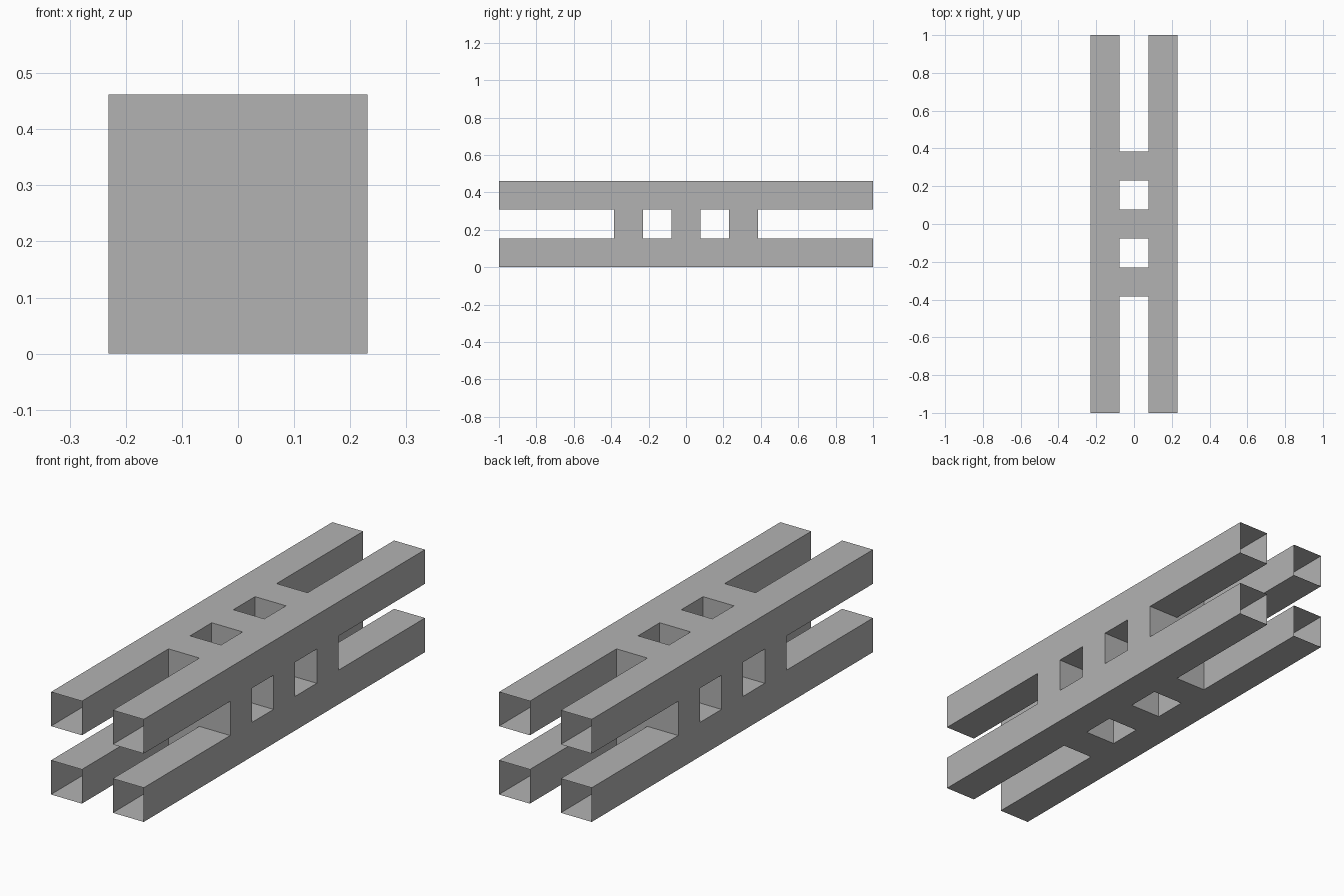
import bpy, bmesh

cube = bpy.data.objects.get("Cube")
if cube:
    bpy.data.objects.remove(cube, do_unlink=True)

U = 2 / 13            # side of one square rail
HALF = 6.5            # half length in rail widths
MID_Z = 1.5           # height of the long axis in rail widths

grey = bpy.data.materials.new("plain_grey")
grey.use_nodes = True
colour = (0.448, 0.448, 0.448, 1)
grey.diffuse_color = colour
grey.node_tree.nodes["Principled BSDF"].inputs["Base Color"].default_value = colour


def prism(name, outline, y0, y1, keep_side, caps):
    """Sweep an x-z outline along y, with chosen sides and optional end caps."""
    bm = bmesh.new()
    front, back = ([bm.verts.new((x * U, y * U, (z + MID_Z) * U))
                    for x, z in outline] for y in (y0, y1))
    n = len(outline)
    for i in range(n):
        if keep_side(i):
            j = (i + 1) % n
            bm.faces.new((front[i], front[j], back[j], back[i]))
    if caps:
        bm.faces.new(front)
        bm.faces.new(back[::-1])
    bmesh.ops.recalc_face_normals(bm, faces=bm.faces)
    mesh = bpy.data.meshes.new(name)
    bm.to_mesh(mesh)
    bm.free()
    mesh.materials.append(grey)
    obj = bpy.data.objects.new(name, mesh)
    bpy.context.collection.objects.link(obj)


def square(cx, cz):
    return [(cx + a, cz + b) for a, b in
            ((-.5, -.5), (.5, -.5), (.5, .5), (-.5, .5))]


# Four hollow open-ended rails, each closed off inside by the bridge zone
for side, cx in (("left", 1), ("right", -1)):
    for level, cz in (("upper", 1), ("lower", -1)):
        prism(f"{level}_{side}_rail", square(cx, cz), -HALF, HALF,
              lambda i: True, False)
        prism(f"{level}_{side}_rail_core", square(cx, cz), -2.5, 2.5,
              lambda i: False, True)

# Cross-shaped bridge outline, one arm repeated by quarter turns
plus = []
arm = [(-.5, 1.5), (.5, 1.5), (.5, .5)]
for turn in range(4):
    plus += arm
    arm = [(z, -x) for x, z in arm]

# Three bridges; only the outer arm ends need sides, the rest meets the rails
for name, y in (("front", -2), ("middle", 0), ("back", 2)):
    prism(f"{name}_bridge", plus, y - .5, y + .5, lambda i: i % 3 == 0, True)
